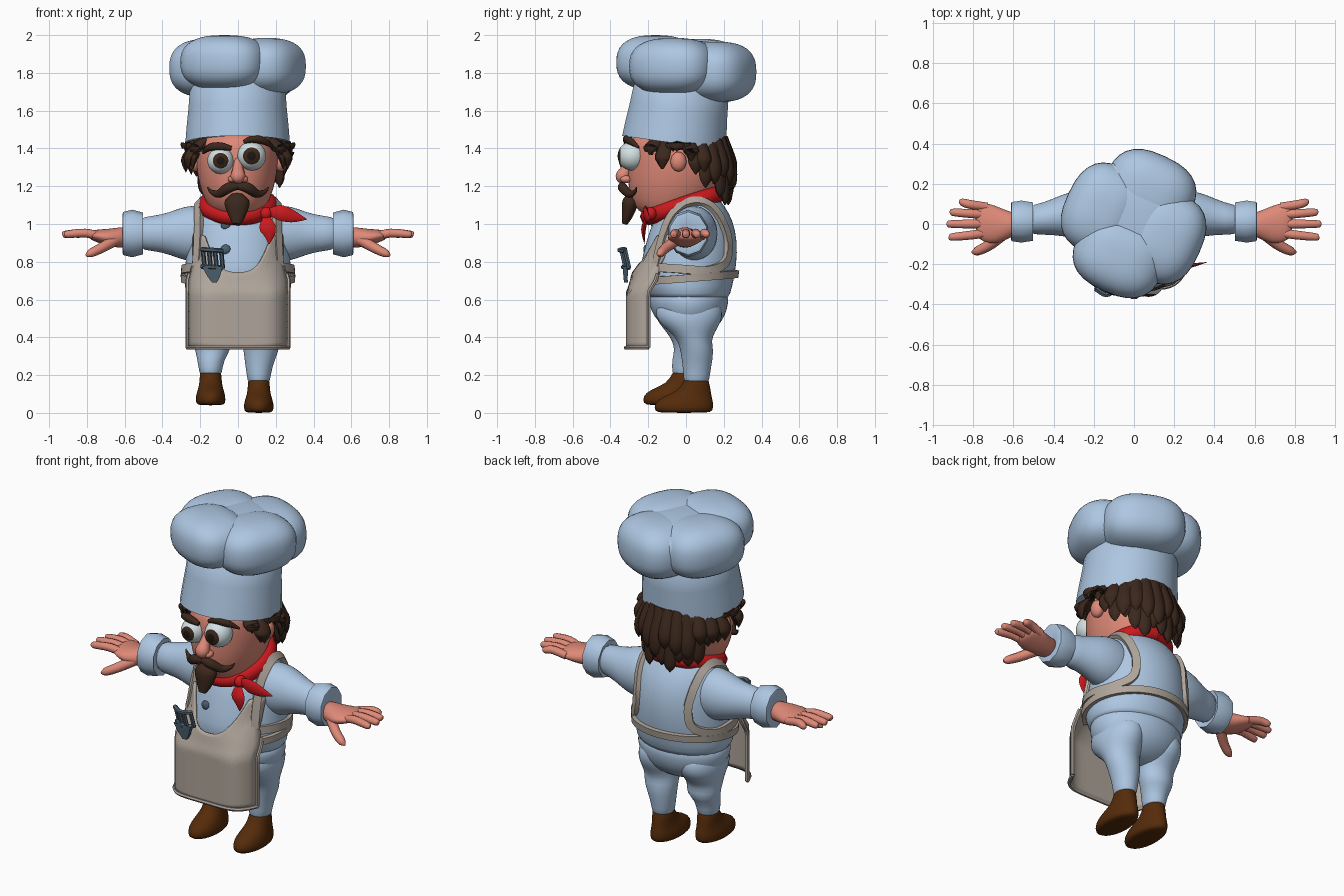
import bpy, bmesh, math
from math import sin, cos, pi
from mathutils import Vector as V, Matrix
from mathutils.bvhtree import BVHTree

if "Cube" in bpy.data.objects:
    bpy.data.objects.remove(bpy.data.objects["Cube"])


def material(name, rgb):
    m = bpy.data.materials.new(name)
    m.use_nodes = True
    m.diffuse_color = (*rgb, 1)
    m.node_tree.nodes["Principled BSDF"].inputs["Base Color"].default_value = (*rgb, 1)
    return m


BLUE = material("light blue cloth", (.42, .57, .76))
SKIN = material("skin", (.73, .25, .185))
TAN = material("tan apron", (.43, .375, .325))
RED = material("red scarf", (.61, .01, .013))
HAIR = material("dark brown hair", (.045, .021, .012))
BOOT = material("brown leather", (.09, .024, .003))
WHITE = material("eye white", (.65, .75, .77))
SLATE = material("slate metal", (.075, .12, .16))
BLACK = material("pupil black", (.012, .008, .006))


def finish(name, bm, mats, sub=0, angle=.8):
    bmesh.ops.recalc_face_normals(bm, faces=bm.faces)
    me = bpy.data.meshes.new(name)
    bm.to_mesh(me)
    bm.free()
    for m in mats if isinstance(mats, list) else [mats]:
        me.materials.append(m)
    me.shade_smooth()
    if not sub:
        me.set_sharp_from_angle(angle=angle)
    ob = bpy.data.objects.new(name, me)
    bpy.context.collection.objects.link(ob)
    if sub:
        ob.modifiers.new("Smooth", "SUBSURF").levels = sub
        ob.modifiers["Smooth"].render_levels = sub
    return ob


def skin(name, rings, mat, sub=0):
    """Bridge a row of rings and cap both ends."""
    bm = bmesh.new()
    vs = [[bm.verts.new(p) for p in r] for r in rings]
    n = len(vs[0])
    for a, b in zip(vs, vs[1:]):
        for i in range(n):
            bm.faces.new((a[i], a[(i + 1) % n], b[(i + 1) % n], b[i]))
    bm.faces.new(vs[0])
    bm.faces.new(vs[-1])
    return finish(name, bm, mat, sub)


def loft(name, secs, mat, axis="z", n=20, sub=1):
    """Ellipse sections: place on the axis, two centre values, two radii."""
    rings = []
    for h, c1, c2, r1, r2 in secs:
        ang = [2 * pi * (i + .5) / n for i in range(n)]
        pts = [(c1 + r1 * cos(a), c2 + r2 * sin(a)) for a in ang]
        rings.append([V((p, q, h)) if axis == "z" else V((h, p, q)) for p, q in pts])
    return skin(name, rings, mat, sub)


def smooth(pts, k=4):
    """Catmull-Rom through points of any dimension."""
    p = [V(q) for q in pts]
    p = [2 * p[0] - p[1]] + p + [2 * p[-1] - p[-2]]
    out = []
    for a, b, c, d in zip(p, p[1:], p[2:], p[3:]):
        for i in range(k):
            t = i / k
            out.append((2 * b + (c - a) * t + (2 * a - 5 * b + 4 * c - d) * t * t
                        + (3 * b - a - 3 * c + d) * t ** 3) / 2)
    return out + [p[-2]]


def tangents(ps):
    return [(ps[min(i + 1, len(ps) - 1)] - ps[max(i - 1, 0)]).normalized() for i in range(len(ps))]


def sweep(name, pts, mat, up=(0, 1, 0), flat=1, n=10, k=4):
    """Tapered tube through (x, y, z, radius) points, flattened along up."""
    path = smooth(pts, k)
    ps = [q.to_3d() for q in path]
    rings = []
    for p, t, q in zip(ps, tangents(ps), path):
        a = t.cross(V(up)).normalized()
        b = a.cross(t)
        r = max(q[3], .002)
        rings.append([p + r * (a * cos(w) + b * flat * sin(w)) for w in (2 * pi * i / n for i in range(n))])
    return skin(name, rings, mat)


def ball(name, loc, size, mat, square=1, rule=None, rot=0):
    bm = bmesh.new()
    bmesh.ops.create_uvsphere(bm, u_segments=28, v_segments=20, radius=1)
    for v in bm.verts:
        v.co = V([math.copysign(abs(c) ** square, c) for c in v.co])
    bmesh.ops.rotate(bm, verts=bm.verts, matrix=Matrix.Rotation(rot, 3, "X"))
    if rule:
        for f in bm.faces:
            f.material_index = rule(f.calc_center_median())
    bmesh.ops.scale(bm, verts=bm.verts, vec=size)
    ob = finish(name, bm, mat, angle=3)
    ob.location = loc
    return ob


# Jacket and trousers
jacket = loft("jacket", [(.6, 0, .015, .268, .21), (.62, 0, .014, .279, .218), (.72, 0, 0, .287, .26),
    (.85, 0, .025, .275, .25), (.97, 0, .035, .26, .23), (1.06, 0, .04, .245, .19),
    (1.12, 0, .045, .2, .14), (1.17, 0, .05, .12, .1)], BLUE, n=28)
loft("trouser_seat", [(.66, 0, .012, .25, .2), (.61, 0, .014, .276, .214), (.55, 0, .015, .27, .206),
    (.48, 0, .02, .235, .172), (.43, 0, .03, .15, .1), (.41, 0, .03, .05, .04)], BLUE, n=28)
for s, side, dx, dy, dz in ((1, "left", 0, 0, 0), (-1, "right", .035, -.06, .04)):
    loft(side + "_leg", [(.62, s * .12, .02, .1, .15), (.54, s * .13, .015, .126, .185),
        (.48, s * .13, .018, .124, .17), (.43, s * .13, .035 + dy / 3, .11, .12),
        (.38, s * (.125 + dx / 3), .045 + dy / 2, .1, .088),
        (.33, s * (.122 + dx / 3), .06 + dy / 2, .095, .09), (.24 + dz, s * (.11 + dx), .058 + dy, .07, .075),
        (.165 + dz, s * (.11 + dx), .055 + dy, .06, .068), (.16 + dz, s * (.11 + dx), .055 + dy, .05, .06)], BLUE)
    loft(side + "_boot", [(z + dz, s * (.11 + dx), y + dy, rx, ry) for z, y, rx, ry in (
        (.19, .055, .05, .06), (.17, .055, .058, .066), (.115, .045, .06, .088), (.085, .005, .068, .132),
        (.05, -.012, .08, .16), (.008, -.012, .08, .156), (0, -.01, .06, .13))], BOOT)

# Sleeves, cuffs and hands
for s, side in ((1, "left"), (-1, "right")):
    loft(side + "_sleeve", [(s * x, y, .95, ry, rz) for x, y, ry, rz in (
        (.12, .035, .12, .13), (.2, .04, .13, .15), (.28, .045, .123, .148), (.36, .045, .104, .113),
        (.45, .025, .078, .092), (.54, .02, .075, .088))], BLUE, "x")
    loft(side + "_cuff", [(s * x, .012, .95, ry, rz) for x, ry, rz in (
        (.51, .075, .08), (.502, .1, .11), (.56, .11, .126), (.608, .102, .114),
        (.612, .09, .1), (.6, .05, .05))], BLUE, "x", n=10, sub=0)
    loft(side + "_palm", [(s * x, y, z, ry, rz) for x, y, z, ry, rz in (
        (.57, 0, .93, .055, .055), (.63, -.005, .928, .07, .056), (.69, -.005, .928, .1, .046),
        (.75, .01, .938, .1, .034), (.79, .02, .94, .085, .02))], SKIN, "x", n=16)
    for i, (y0, y1, tip) in enumerate(((.085, .108, .87), (.045, .058, .915), (0, 0, .93), (-.045, -.065, .92))):
        sweep(f"{side}_finger_{i + 1}", [(s * .73, y0, .935, .022), (s * .81, (y0 + y1) / 2, .952, .023),
            (s * (tip - .015), y1, .945, .019), (s * tip, y1, .943, .006)], SKIN)
    sweep(side + "_thumb", [(s * .65, -.05, .915, .03), (s * .72, -.105, .875, .027),
        (s * .78, -.135, .845, .022), (s * .805, -.14, .832, .006)], SKIN, up=(0, 0, 1))

# Apron panel: bib lies on the jacket, skirt hangs free
bpy.context.view_layer.update()
body = BVHTree.FromObject(jacket, bpy.context.evaluated_depsgraph_get())
bm = bmesh.new()
cols, rows, grid = 24, 20, []
for i in range(cols + 1):
    u = 2 * i / cols - 1
    top = .745 + .2 * min(1, abs(u) / .76) ** 2.7
    col = []
    for j in range(rows + 1):
        z = .345 + (top - .345) * j / rows
        x = .268 * u * (1 - .1 * max(0, min(1, (z - .7) / .1)))
        hit = body.ray_cast(V((x, -1, z)), V((0, 1, 0)))[0]
        bib = (hit.y if hit else -.1) - .02
        w = max(0, min(1, (.82 - z) / .18))
        col.append(bm.verts.new((x, bib * (1 - w) + w * (-.318 + .12 * abs(u) ** 6), z)))
    grid.append(col)
for a, b in zip(grid, grid[1:]):
    for j in range(rows):
        bm.faces.new((a[j], b[j], b[j + 1], a[j + 1]))
rim = [c[0].co.copy() for c in grid]
sides = [[v.co.copy() for v in grid[k][:14]] for k in (0, -1)]
finish("apron_panel", bm, TAN).modifiers.new("Thickness", "SOLIDIFY").thickness = .014
for name, line in (("hem", rim), ("right_edge", sides[0]), ("left_edge", sides[1])):
    sweep("apron_" + name, [(*p, .011) for p in line], TAN, up=(0, 0, 1) if name == "hem" else (0, 1, 0), n=6, k=1)


def band(name, pts, width, thick=.018):
    """Flat strip laid on the jacket."""
    hits = [body.find_nearest(p) for p in smooth(pts, 6)]
    ps = [h[0] for h in hits]
    rings = []
    for p, t, h in zip(ps, tangents(ps), hits):
        a, nrm = t.cross(h[1]).normalized() * width / 2, h[1]
        rings.append([p - a - nrm * .01, p + a - nrm * .01, p + a + nrm * thick, p - a + nrm * thick])
    skin(name, rings, TAN)


for s, side in ((1, "left"), (-1, "right")):
    band(side + "_strap", [(s * x, y, z) for x, y, z in ((.235, -.18, .74), (.23, -.16, .85), (.222, -.13, .95),
        (.215, -.08, 1.05), (.208, .02, 1.12), (.2, .12, 1.11), (.19, .2, 1.02), (.18, .24, .9),
        (.2, .22, .8), (.26, .12, .755), (.29, 0, .76), (.25, -.15, .77))], .045, .022)
band("waist_belt", [(.3 * sin(a), .28 * cos(a), .712 + .022 * cos(a))
    for a in (-2.4 + 4.8 * i / 16 for i in range(17))], .04, .022)

# Jacket buttons
for i, z in enumerate((.865, .995)):
    y = body.ray_cast(V((-.065, -1, z)), V((0, 1, 0)))[0].y
    ball(f"button_{i + 1}", (-.065, y, z), (.026, .014, .026), SLATE)

# Spatula in the apron pocket, with a curved blade
for i in range(4):
    x, bow = -.186 + i * .032, .02 * abs(i - 1.5)
    sweep(f"spatula_bar_{i + 1}", [(x + .01, -.33 + bow, .765, .012), (x, -.352 + bow, .862, .012)], SLATE, n=6)
for i, (z, y) in enumerate(((.862, -.352), (.772, -.332))):
    sweep(f"spatula_rail_{i + 1}", [(-.192, y + .03, z + .004, .013), (-.138, y, z, .013),
        (-.084, y + .03, z - .004, .013)], SLATE, n=6)
loft("spatula_neck", [(.69, -.125, -.318, .018, .014), (.72, -.128, -.32, .045, .016),
    (.775, -.136, -.32, .078, .022)], SLATE, n=4, sub=0)

# Head, ears and nose
loft("head", [(1.02, 0, -.07, .1, .1), (1.07, 0, -.09, .14, .17), (1.13, -.005, -.07, .175, .225),
    (1.22, -.005, -.055, .205, .255), (1.32, -.005, -.05, .218, .258), (1.42, -.005, -.05, .218, .255),
    (1.5, 0, -.04, .2, .23)], SKIN, n=28)
for s, side in ((1, "left"), (-1, "right")):
    ball(side + "_ear", (s * .225, -.04, 1.33), (.034, .042, .052), SKIN)
    ball(side + "_nostril", (s * .03, -.318, 1.237), (.024, .03, .02), SKIN)
    sweep(side + "_moustache", [(0, -.335, 1.2, .018), (s * .05, -.335, 1.192, .028), (s * .1, -.3, 1.16, .022),
        (s * .14, -.272, 1.17, .012), (s * .162, -.262, 1.195, .003)], HAIR, flat=.9)
sweep("nose", [(0, -.29, 1.34, .02), (0, -.315, 1.29, .03), (0, -.335, 1.25, .04), (0, -.325, 1.222, .02)], SKIN)
sweep("goatee", [(-.005, -.28, 1.155, .035), (-.005, -.295, 1.115, .066), (-.005, -.31, 1.05, .048),
    (-.008, -.325, 1.0, .022)], HAIR, flat=.65, n=14)


def iris(c):
    return 2 if c.y < -.96 else 1 if c.y < -.85 else 0


for side, x, z, r in (("left", .072, 1.36, .077), ("right", -.092, 1.335, .07)):
    ball(side + "_eye", (x, -.285, z), (r, r, r), [WHITE, HAIR, BLACK], rule=iris, rot=pi / 2)
sweep("right_eyebrow", [(-.185, -.25, 1.375, .006), (-.15, -.29, 1.405, .02), (-.09, -.315, 1.41, .022),
    (-.035, -.32, 1.4, .012)], HAIR)
sweep("left_eyebrow", [(.03, -.32, 1.435, .01), (.08, -.315, 1.45, .02), (.135, -.295, 1.44, .02),
    (.185, -.25, 1.405, .006)], HAIR)

# Hair: a back cap with two layers of locks, shorter towards the face
ball("hair_cap", (0, .065, 1.38), (.225, .165, .14), HAIR)
for layer, (count, out, lift) in enumerate(((21, 0, 0), (18, .02, .08))):
    for i in range(count):
        a = math.radians(-125 + 250 * i / (count - 1))
        d = V((sin(a), cos(a), 0))
        rise = min(1, max(0, (abs(a) - .6) / .8))
        low = 1.13 + .15 * rise + lift * (1 - .7 * rise) + .03 * (i % 3 - 1)
        if 1.5 < abs(a) < 1.82:
            low = 1.385
        elif abs(a) > 1.8:
            low = 1.29 + .075 * (abs(a) > 2.05)
        bulk = out + .03 * rise

        def at(r, z, rad):
            return (d.x * (.215 + r), -.02 + d.y * (.235 + r), z, rad)
        sweep(f"hair_lock_{layer}_{i + 1}", [at(-.01, 1.46, .03), at(.008 + bulk, (1.44 + low) / 2, .042),
            at(.016 + bulk, low + .045, .034), at(.014 + bulk, low, .004)], HAIR, up=d, flat=.6, n=8)

# Scarf with knot and two tails
sweep("scarf", [(.165 * sin(a), -.012 + .185 * cos(a), 1.1 + .06 * cos(a), .047)
    for a in (2 * pi * i / 16 for i in range(17))], RED, up=(0, 0, 1), n=8, k=2)
ball("scarf_knot", (.15, -.19, 1.055), (.032, .035, .035), RED)
sweep("scarf_tail_side", [(.15, -.2, 1.065, .012), (.22, -.215, 1.06, .04), (.29, -.205, 1.04, .032),
    (.362, -.19, 1.025, .003)], RED, flat=.3, n=8)
sweep("scarf_tail_down", [(.15, -.205, 1.05, .012), (.155, -.222, .99, .042), (.165, -.225, .95, .033),
    (.165, -.22, .895, .003)], RED, flat=.3, n=8)

# Tall hat: tilted band and four broad puffs around a core
hat = loft("hat_band", [(-.02, 0, 0, .255, .255), (-.03, 0, 0, .278, .278), (.05, 0, 0, .272, .272),
    (.15, 0, 0, .262, .262), (.26, 0, 0, .254, .254), (.3, 0, 0, .22, .22)], BLUE, n=28, sub=0)
hat.location = (-.002, -.06, 1.458)
hat.rotation_euler.x = math.radians(-8)
ball("hat_core", (0, .01, 1.84), (.305, .305, .13), BLUE, square=.85)
for name, turn, reach, z, tall in (("front", -114, .175, 1.855, .145), ("left", -24, .165, 1.835, .15),
        ("back", 65, .18, 1.805, .16), ("right", 155, .17, 1.825, .155)):
    t = math.radians(turn)
    puff = ball("hat_puff_" + name, (reach * cos(t), reach * sin(t), z), (.19, .23, tall), BLUE, square=.78)
    puff.rotation_euler.z = t
